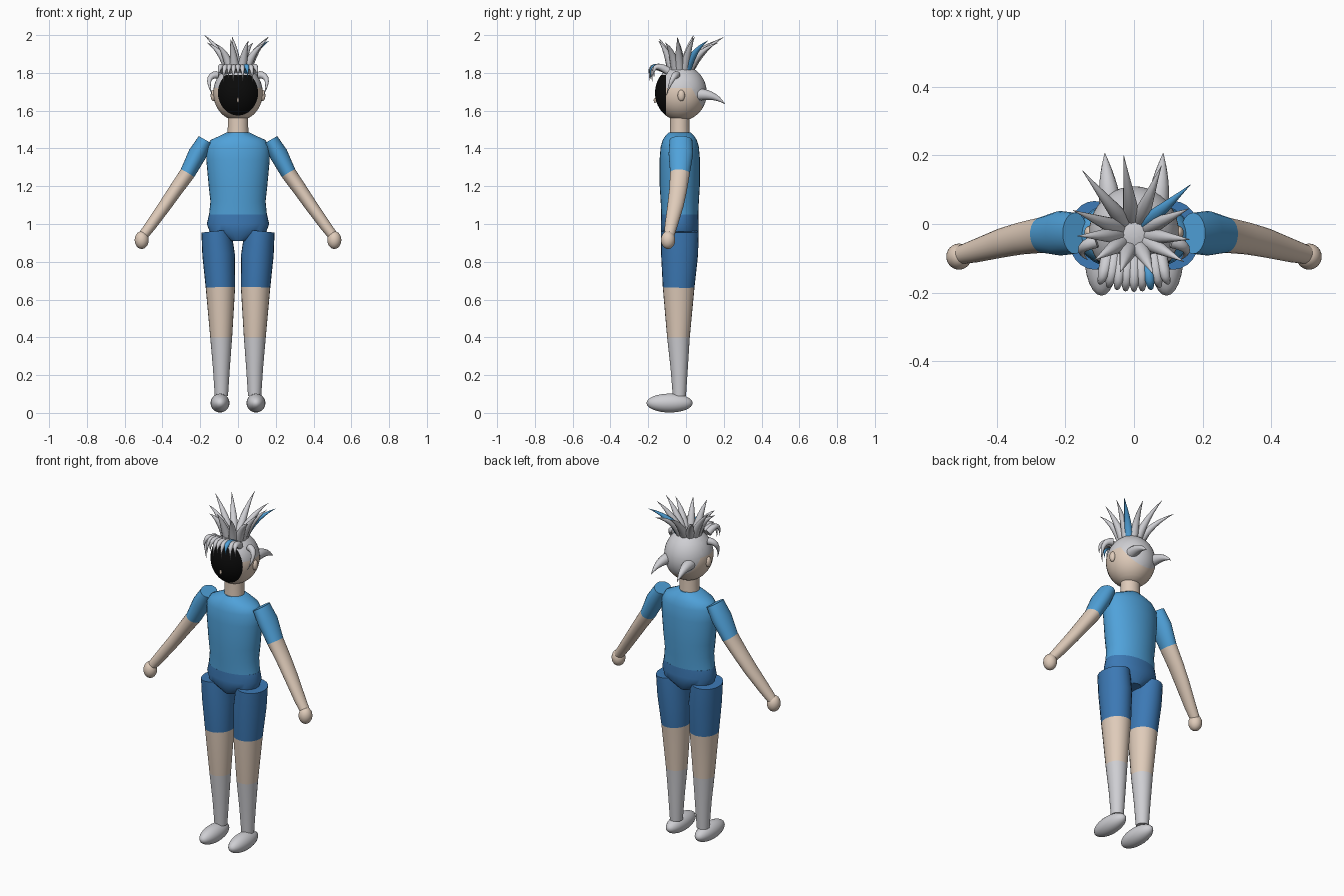
import bpy, bmesh, math
from mathutils import Vector

cube = bpy.data.objects.get("Cube")
if cube:
    bpy.data.objects.remove(cube, do_unlink=True)


def material(name, r, g, b):
    m = bpy.data.materials.new(name)
    m.use_nodes = True
    m.diffuse_color = (r, g, b, 1)
    node = next(n for n in m.node_tree.nodes if n.type == 'BSDF_PRINCIPLED')
    node.inputs["Base Color"].default_value = (r, g, b, 1)
    node.inputs["Roughness"].default_value = 0.7
    return m


SKIN = material("skin", 0.74, 0.6, 0.49)
SHIRT = material("shirt_blue", 0.08, 0.36, 0.7)
SHORTS = material("shorts_blue", 0.045, 0.19, 0.46)
GREY = material("light_grey", 0.62, 0.62, 0.65)
BLACK = material("face_black", 0.003, 0.003, 0.003)


def finish(name, bm, mats, angle=40):
    bmesh.ops.recalc_face_normals(bm, faces=bm.faces[:])
    mesh = bpy.data.meshes.new(name)
    bm.to_mesh(mesh)
    bm.free()
    ob = bpy.data.objects.new(name, mesh)
    bpy.context.collection.objects.link(ob)
    for m in mats:
        mesh.materials.append(m)
    bpy.ops.object.select_all(action='DESELECT')
    ob.select_set(True)
    bpy.context.view_layer.objects.active = ob
    bpy.ops.object.shade_smooth_by_angle(angle=math.radians(angle))
    return ob


def tube(name, rings, mats, slots=None, sides=24):
    """Loft ellipses along a path; rings hold (x, y, z, radius, depth radius)."""
    bm = bmesh.new()
    pts = [Vector(r[:3]) for r in rings]
    whole = (pts[-1] - pts[0]).normalized()
    ref = Vector((1, 0, 0)) if abs(whole.y) > 0.8 else Vector((0, 1, 0))
    loops = []
    for i, r in enumerate(rings):
        t = (pts[min(i + 1, len(pts) - 1)] - pts[max(i - 1, 0)]).normalized()
        u = ref.cross(t).normalized()
        v = t.cross(u)
        loops.append([])
        for k in range(sides):
            a = math.tau * k / sides
            loops[-1].append(bm.verts.new(pts[i] + u * math.cos(a) * r[3] + v * math.sin(a) * r[4]))
    for i in range(len(loops) - 1):
        for k in range(sides):
            n = (k + 1) % sides
            f = bm.faces.new((loops[i][k], loops[i][n], loops[i + 1][n], loops[i + 1][k]))
            f.material_index = slots[i] if slots else 0
    bm.faces.new(loops[0]).material_index = slots[0] if slots else 0
    bm.faces.new(loops[-1]).material_index = slots[-1] if slots else 0
    return finish(name, bm, mats)


def ellipsoid_mesh(center, radii, u=24, v=16):
    bm = bmesh.new()
    bmesh.ops.create_uvsphere(bm, u_segments=u, v_segments=v, radius=1)
    for vert in bm.verts:
        vert.co = Vector(c + p * r for c, p, r in zip(center, vert.co, radii))
    return bm


def ellipsoid(name, center, radii, mat):
    return finish(name, ellipsoid_mesh(center, radii), [mat], 60)


def spike(name, base, bend, tip, radius, mat, steps=7):
    """Tapered lock of hair along a quadratic curve."""
    a, b, c = Vector(base), Vector(bend), Vector(tip)
    rings = []
    for i in range(steps + 1):
        t = i / steps
        p = a * (1 - t) ** 2 + b * 2 * t * (1 - t) + c * t * t
        r = max(radius * (1 - t ** 1.4), 0.0006)
        rings.append((*p, r, r))
    return tube(name, rings, [mat], sides=12)


# Torso, pelvis and neck share one vertical axis
MID = -0.033


def column(name, sections, mat):
    return tube(name, [(0, MID, z, rx, ry) for z, rx, ry in sections], [mat], sides=32)


column("shirt", [(1.485, .06, .058), (1.465, .1, .077), (1.445, .145, .09), (1.41, .167, .101),
                 (1.34, .168, .107), (1.2, .155, .106), (1.12, .146, .101), (1.05, .153, .098)], SHIRT)
column("pelvis", [(1.05, .154, .098), (1, .165, .1), (.96, .15, .1), (.91, .045, .07)], SHORTS)
column("neck", [(1.46, .056, .053), (1.52, .054, .051), (1.58, .054, .051)], SKIN)

# Limbs, mirrored
for side, s in (("left", 1), ("right", -1)):
    arm = [(.172, -.027, 1.445, .041, .06), (.215, -.027, 1.37, .049, .065),
           (.268, -.032, 1.268, .041, .052), (.33, -.042, 1.18, .037, .047),
           (.385, -.055, 1.1, .034, .043), (.46, -.078, .995, .03, .034),
           (.505, -.09, .935, .026, .027)]
    tube(side + "_arm", [(s * r[0], *r[1:]) for r in arm], [SHIRT, SKIN], [0, 0, 1, 1, 1, 1])
    ellipsoid(side + "_hand", (s * .51, -.095, .915), (.037, .038, .047), SKIN)

    leg = [(.115, -.033, .962, .079, .1), (.103, -.034, .84, .086, .098),
           (.093, -.039, .665, .078, .084), (.089, -.04, .4, .058, .06),
           (.088, -.036, .24, .045, .046), (.088, -.035, .09, .035, .035)]
    tube(side + "_leg", [(s * r[0], *r[1:]) for r in leg], [SHORTS, SKIN, GREY], [0, 0, 1, 2, 2])
    ellipsoid(side + "_shoe", (s * .095, -.087, .052), (.05, .122, .05), GREY)

# Head: cut along the hairline and face outline, then coloured by region
bm = ellipsoid_mesh((0, -.027, 1.694), (.131, .137, .147), 40, 28)
cuts = [((0, -.107, 0), (0, 1, 0)), ((0, 0, 1.572), (0, 0, 1)), ((0, 0, 1.72), (0, 0, 1)),
        ((0, 0, 1.79), (0, 0, 1)), ((0, .03, 1.72), (0, 1.8, 1))]
for co, no in cuts:
    bmesh.ops.bisect_plane(bm, geom=bm.verts[:] + bm.edges[:] + bm.faces[:], plane_co=co, plane_no=no)
for f in bm.faces:
    c = f.calc_center_median()
    if c.y < -.107 and 1.572 < c.z < 1.79:
        f.material_index = 2
    elif c.z > 1.72 or c.z > 1.72 - 1.8 * (c.y - .03):
        f.material_index = 1
finish("head", bm, [SKIN, GREY, BLACK], 60)
ellipsoid("nose", (0, -.163, 1.655), (.006, .008, .014), SKIN)

# Ears, side locks and nape locks, mirrored
for side, s in (("left", 1), ("right", -1)):
    ellipsoid(side + "_ear", (s * .13, -.025, 1.68), (.015, .019, .03), SKIN)
    spike(side + "_side_lock", (s * .11, -.05, 1.79), (s * .18, -.07, 1.79), (s * .135, -.105, 1.68), .02, GREY)
    spike(side + "_nape_lock", (s * .07, .065, 1.685), (s * .08, .15, 1.69), (s * .085, .207, 1.635), .032, GREY)

# Crown spikes fan out and up from the top of the head
crown = [(-.03, .2, 1.99), (-.15, .155, 1.97), (-.178, .04, 2), (-.165, -.035, 1.96),
         (-.115, -.105, 1.95), (-.04, -.14, 1.98), (.055, -.145, 1.97), (.145, -.11, 1.96),
         (.163, -.045, 1.99), (.16, .045, 1.99), (.165, .115, 1.97), (.08, .17, 1.96)]
for i, tip in enumerate(crown):
    out = Vector((tip[0], tip[1] + .03, 0))
    base = Vector((0, -.03, 1.81)) + out.normalized() * .045
    bend = base + out * .25 + Vector((0, 0, .11))
    spike(f"crown_spike_{i}", base, bend, tip, .026, SHIRT if i == 10 else GREY)

# Fringe locks curl forward and down over the brow
for i in range(9):
    x = (i - 4) * .024
    y = -.192 + 2.5 * x * x
    drop = 1.755 if i % 2 else 1.775
    spike(f"fringe_lock_{i}", (x * .8, -.095, 1.81), (x, y - .015, 1.87), (x * 1.08, y, drop),
          .021, SHIRT if i == 6 else GREY)
